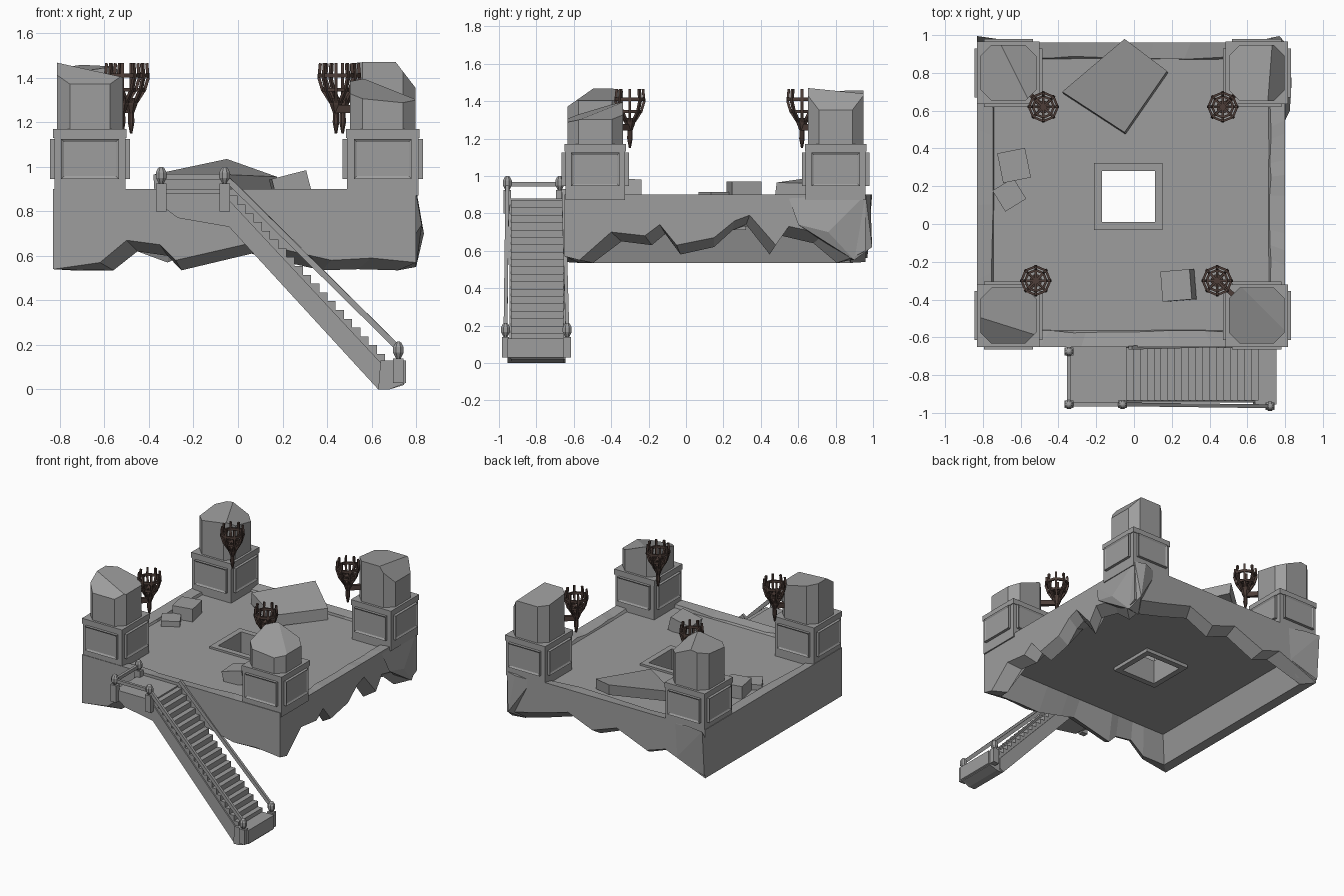
import bpy, bmesh, math, random
from mathutils import Vector, Matrix

random.seed(4)
if "Cube" in bpy.data.objects:
    bpy.data.objects.remove(bpy.data.objects["Cube"], do_unlink=True)


def material(name, rgb):
    m = bpy.data.materials.new(name)
    m.use_nodes = True
    m.diffuse_color = (*rgb, 1)
    m.node_tree.nodes["Principled BSDF"].inputs["Base Color"].default_value = (*rgb, 1)
    return m


STONE = material("grey stone", (0.34, 0.34, 0.34))
IRON = material("rusty iron", (0.075, 0.048, 0.04))


def finish(bm, name, mat=STONE):
    bmesh.ops.recalc_face_normals(bm, faces=bm.faces)
    me = bpy.data.meshes.new(name)
    bm.to_mesh(me)
    bm.free()
    me.materials.append(mat)
    ob = bpy.data.objects.new(name, me)
    bpy.context.collection.objects.link(ob)


def box(bm, lo, hi):
    lo, hi = Vector(lo), Vector(hi)
    m = Matrix.Translation((lo + hi) / 2) @ Matrix.Diagonal((*(hi - lo), 1))
    return bmesh.ops.create_cube(bm, size=1, matrix=m)["verts"]


def beam(bm, a, b, w, h=None):
    a, b = Vector(a), Vector(b)
    d = b - a
    m = (Matrix.Translation((a + b) / 2) @ d.to_track_quat("Z", "Y").to_matrix().to_4x4()
         @ Matrix.Diagonal((w, h or w, d.length, 1)))
    bmesh.ops.create_cube(bm, size=1, matrix=m)


def bridge(bm, rings, caps=False):
    for a, b in zip(rings, rings[1:]):
        for i in range(len(a)):
            j = (i + 1) % len(a)
            bm.faces.new((a[i], a[j], b[j], b[i]))
    if caps:
        bm.faces.new(rings[0])
        bm.faces.new(rings[-1])


def lathe(bm, x, y, profile, n):
    bridge(bm, [[bm.verts.new((x + r * math.cos((i + .5) * math.tau / n),
                               y + r * math.sin((i + .5) * math.tau / n), z))
                 for i in range(n)] for r, z in profile], True)


# Rocky platform shell: rim, ragged skirt and sloping inner skirt
X0, X1, Y0, Y1 = -.83, .8, -.65, .96
front = [(-.83, .54), (-.62, .57), (-.5, .67), (-.35, .65), (-.28, .58), (.07, .66),
         (.2, .63), (.42, .58), (.6, .59)]
right = [(-.65, .57), (-.57, .55), (-.4, .7), (-.22, .68), (-.14, .74), (-.05, .63),
         (.15, .67), (.26, .76), (.34, .79), (.48, .63), (.55, .73), (.74, .69), (.88, .56)]
back = [(.8, .6), (.55, .66), (.3, .73), (.1, .65), (-.1, .72), (-.35, .62), (-.5, .67)]
left = [(.96, .54), (.5, .54), (.1, .54), (-.3, .54)]
edge = ([(x, Y0, z) for x, z in front] + [(X1, y, z) for y, z in right]
        + [(x, Y1, z) for x, z in back] + [(X0, y, z) for y, z in left])
CX, CY = (X0 + X1) / 2, (Y0 + Y1) / 2


def inset(bm, p, s, z):
    return bm.verts.new((CX + (p[0] - CX) * s, CY + (p[1] - CY) * s, z))


bm = bmesh.new()
rings = [[], [], [], [], [], []]
for p in edge:
    rings[0].append(inset(bm, p, .89, .87))
    rings[1].append(inset(bm, p, .9 + random.uniform(-.01, .01), random.uniform(.885, .9)))
    rings[2].append(inset(bm, p, 1, .9))
    rings[3].append(inset(bm, p, 1, p[2]))
    rings[4].append(inset(bm, p, .9, max(p[2] - .05, .535)))
    rings[5].append(inset(bm, p, .83, .73))
bridge(bm, rings)
finish(bm, "platform_rock")

# Floor slab in four parts around the opening
HX0, HX1, HY0, HY1 = -.17, .11, .01, .28
bm = bmesh.new()
fx0, fx1, fy0, fy1 = X0 + .08, X1 - .08, Y0 + .08, Y1 - .08
for lo, hi in (((fx0, fy0), (HX0, fy1)), ((HX1, fy0), (fx1, fy1)),
               ((HX0, fy0), (HX1, HY0)), ((HX0, HY1), (HX1, fy1))):
    box(bm, (*lo, .735), (*hi, .875))
finish(bm, "floor")

# Raised frame of the opening
bm = bmesh.new()
f = .042
for lo, hi in (((HX0 - f, HY0 - f), (HX0, HY1 + f)), ((HX1, HY0 - f), (HX1 + f, HY1 + f)),
               ((HX0, HY0 - f), (HX1, HY0)), ((HX0, HY1), (HX1, HY1 + f))):
    box(bm, (*lo, .71), (*hi, .89))
finish(bm, "opening_frame")

# Rock outcrops at the back corners
outcrops = {
    "back_left_outcrop": [(.8, .55, .88), (.825, .6, .74), (.835, .76, .7), (.8, .96, .9), (.72, .985, .9),
                          (.77, .995, .62), (.8, .9, .55), (.6, .95, .88), (.7, .88, .55)],
    "back_right_outcrop": [(-.83, .995, .9), (-.7, .975, .9), (-.55, .955, .88), (-.83, .97, .56),
                           (-.6, .96, .64), (-.83, .88, .7), (-.7, .9, .56)],
}
for name, pts in outcrops.items():
    bm = bmesh.new()
    bmesh.ops.convex_hull(bm, input=[bm.verts.new(p) for p in pts])
    finish(bm, name)

# Corner pillars: panelled pedestal and broken eight-sided column
# Each cut is an offset, a height and a normal of a break plane
pillars = {
    "front_right": (-.665, -.485, [((0, 0, 1.435), (.22, 0, 1)), ((0, -.05, 1.44), (0, -.7, 1))]),
    "front_left": (.65, -.485, [((0, .03, 1.35), (.1, -.3, 1)), ((.03, 0, 1.35), (.4, 0, 1))]),
    "back_left": (.65, .8, [((0, 0, 1.455), (0, .1, 1)), ((.07, 0, 1.455), (1.3, 0, 1))]),
    "back_right": (-.665, .8, [((.02, .03, 1.455), (.45, .2, 1)), ((.02, .03, 1.455), (-.15, -.1, 1))]),
}
for name, (x, y, cuts) in pillars.items():
    bm = bmesh.new()
    box(bm, (x - .16, y - .16, .87), (x + .16, y + .16, 1.13))
    box(bm, (x - .165, y - .165, 1.13), (x + .165, y + .165, 1.17))
    for dx, dy in ((.18, .13), (.13, .18)):
        verts = box(bm, (x - dx, y - dy, .945), (x + dx, y + dy, 1.125))
        ends = [f for f in {f for v in verts for f in v.link_faces}
                if abs(f.normal.x if dx > dy else f.normal.y) > .9]
        bmesh.ops.inset_individual(bm, faces=ends, thickness=.018, depth=-.008)
    finish(bm, name + "_pedestal")

    bm = bmesh.new()
    a, c = .148, .09
    outline = [(a, -c), (a, c), (c, a), (-c, a), (-a, c), (-a, -c), (-c, -a), (c, -a)]
    bridge(bm, [[bm.verts.new((x + u, y + v, z)) for u, v in outline] for z in (1.16, 1.6)], True)
    bmesh.ops.recalc_face_normals(bm, faces=bm.faces)
    for off, n in cuts:
        res = bmesh.ops.bisect_plane(bm, geom=bm.verts[:] + bm.edges[:] + bm.faces[:],
                                     plane_co=Vector((x, y, 0)) + Vector(off), plane_no=n, clear_outer=True)
        bmesh.ops.holes_fill(bm, edges=[e for e in res["geom_cut"] if isinstance(e, bmesh.types.BMEdge)])
    finish(bm, name + "_column")

# Iron fire baskets on brackets
torches = {"front_right": (-.52, -.3), "front_left": (.44, -.3),
           "back_left": (.47, .62), "back_right": (-.48, .62)}
for name, (x, y) in torches.items():
    px, py, _ = pillars[name]
    bm = bmesh.new()
    lathe(bm, x, y, [(.006, 1.15), (.016, 1.2), (.014, 1.24), (.03, 1.28), (.034, 1.31)], 8)
    d = (Vector((px, py, 0)) - Vector((x, y, 0))).normalized()
    beam(bm, (x, y, 1.26), (x + d.x * .13, y + d.y * .13, 1.26), .025, .035)

    def at(i, r, z):
        t = i * math.tau / 8
        return (x + r * math.cos(t), y + r * math.sin(t), z)
    for i in range(8):
        beam(bm, at(i, .025, 1.29), at(i, .06, 1.345), .014)
        beam(bm, at(i, .059, 1.34), at(i, .077, 1.4), .014)
        beam(bm, at(i, .077, 1.395), at(i, .07, 1.465), .014)
        beam(bm, at(i, .056, 1.345), at(i + 1, .056, 1.345), .012, .016)
        beam(bm, at(i, .076, 1.41), at(i + 1, .076, 1.41), .012, .018)
        if i < 4:
            beam(bm, at(i, .058, 1.345), at(i + 4, .058, 1.345), .012)
    finish(bm, name + "_fire_basket", IRON)

# Loose blocks and the tilted fallen slab
for name, loc, size, rot in (
        ("large_loose_block", (-.635, .31, .92), (.15, .16, .1), (0, 0, .2)),
        ("small_loose_block", (-.66, .155, .89), (.13, .13, .05), (0, 0, .55)),
        ("front_loose_block", (.235, -.325, .915), (.16, .16, .1), (0, -.25, .08))):
    bm = bmesh.new()
    m = Matrix.Translation(loc)
    for ang, ax in zip(rot, "XYZ"):
        m = m @ Matrix.Rotation(ang, 4, ax)
    bmesh.ops.create_cube(bm, size=1, matrix=m @ Matrix.Diagonal((*size, 1)))
    finish(bm, name)

bm = bmesh.new()
top = [Vector(p) for p in ((-.05, .485, .965), (.175, .81, .955), (-.05, .98, 1.035), (-.38, .7, .965))]
bridge(bm, [[bm.verts.new(p + Vector(o)) for p in top] for o in ((0, 0, 0), (.005, -.01, -.08))], True)
finish(bm, "fallen_slab")

# Stair: landing, sloping body, steps and foot
SY0, SY1 = -.935, -.655


def extrude_side(bm, pts, y0, y1):
    bridge(bm, [[bm.verts.new((x, y, z)) for x, z in pts] for y in (y0, y1)], True)


bm = bmesh.new()
extrude_side(bm, [(-.35, .88), (-.04, .88), (-.04, .73), (-.27, .77), (-.35, .83)], SY0 - .01, SY1 + .03)
finish(bm, "landing")

STEPS = 19
run, rise = .7 / STEPS, .75 / STEPS
pts = [(-.04, .88)]
for i in range(STEPS):
    pts += [(-.04 + run * i, .87 - rise * i), (-.04 + run * (i + 1), .87 - rise * i)]
pts += [(.66, .13), (.745, .13), (.745, .02), (.68, 0), (.63, 0), (-.04, .73)]
bm = bmesh.new()
extrude_side(bm, pts, SY0, SY1)
finish(bm, "steps")

bm = bmesh.new()
for y in (SY0, SY1):
    extrude_side(bm, [(-.04, .85), (.66, .1), (.66, .02), (.63, 0), (-.04, .73)], y - .01, y + .01)
extrude_side(bm, [(.64, .13), (.755, .13), (.755, .03), (.68, 0), (.63, 0)], SY0 - .02, SY1)
finish(bm, "stair_sides_and_foot")

# Posts with faceted heads
posts = [(-.345, -.955, .8), (-.06, -.955, .8), (-.345, -.675, .8), (.72, -.965, .03), (.72, -.635, .03)]
bm = bmesh.new()
for x, y, z in posts:
    h = .125 if z > .5 else .11
    box(bm, (x - .024, y - .02, z), (x + .024, y + .02, z + h))
    lathe(bm, x, y, [(.012, z + h), (.026, z + h + .025), (.026, z + h + .05),
                     (.015, z + h + .07), (.006, z + h + .075)], 8)
finish(bm, "stair_posts")

# Handrails
bm = bmesh.new()
beam(bm, (-.345, -.955, .955), (-.06, -.955, .955), .02, .024)
beam(bm, (-.345, -.955, .955), (-.345, -.675, .955), .02, .024)
beam(bm, (-.06, -.955, .955), (.72, -.965, .185), .02, .026)
beam(bm, (-.02, -.655, .92), (.72, -.635, .185), .02, .026)
finish(bm, "handrails")
